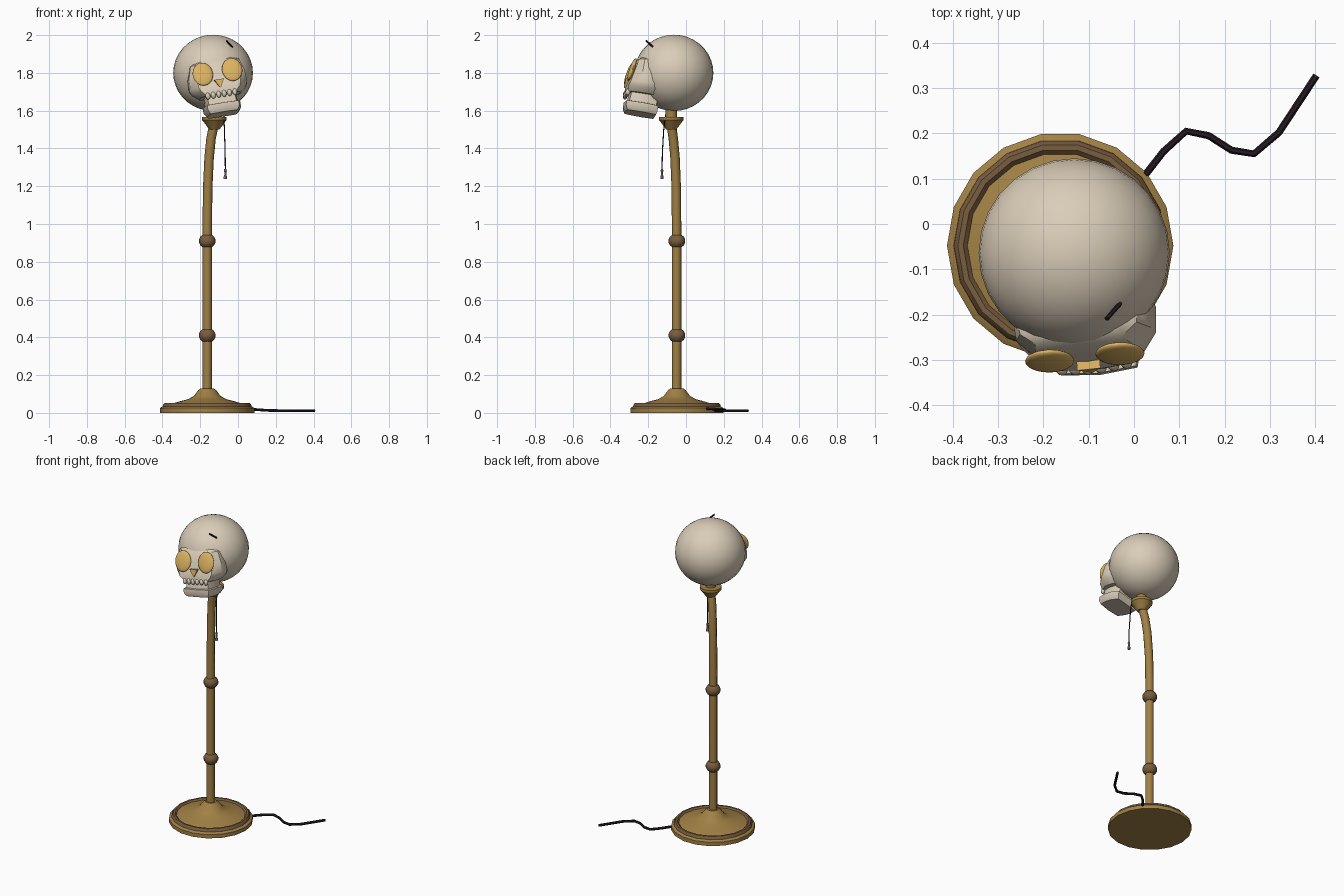
import bpy, bmesh, math
from mathutils import Matrix, Vector

if "Cube" in bpy.data.objects:
    bpy.data.objects.remove(bpy.data.objects["Cube"])


def material(name, rgb):
    m = bpy.data.materials.new(name)
    m.use_nodes = True
    m.diffuse_color = (*rgb, 1)
    bsdf = m.node_tree.nodes["Principled BSDF"]
    bsdf.inputs["Base Color"].default_value = (*rgb, 1)
    bsdf.inputs["Roughness"].default_value = 0.6
    return m


BONE = material("bone", (0.70, 0.61, 0.48))
BRASS = material("aged brass", (0.36, 0.22, 0.06))
BRONZE = material("dark bronze", (0.19, 0.11, 0.05))
AMBER = material("amber glow", (0.72, 0.45, 0.12))
CORD = material("cord black", (0.016, 0.010, 0.016))
STONE = material("pull grey", (0.40, 0.34, 0.27))


def finish(obj, mat, angle=35):
    obj.data.materials.clear()
    obj.data.materials.append(mat)
    bpy.ops.object.select_all(action="DESELECT")
    obj.select_set(True)
    bpy.context.view_layer.objects.active = obj
    bpy.ops.object.shade_smooth_by_angle(angle=math.radians(angle))
    return obj


def from_bmesh(name, bm, mat, matrix=Matrix(), angle=35):
    bm.transform(matrix)
    bmesh.ops.recalc_face_normals(bm, faces=bm.faces)
    mesh = bpy.data.meshes.new(name)
    bm.to_mesh(mesh)
    bm.free()
    obj = bpy.data.objects.new(name, mesh)
    bpy.context.collection.objects.link(obj)
    return finish(obj, mat, angle)


def loft(name, rings, mat, matrix=Matrix(), closed=False, angle=35):
    """Skin a list of point rings; cap the ends, or join them if closed."""
    bm = bmesh.new()
    loops = [[bm.verts.new(p) for p in ring] for ring in rings]
    pairs = list(zip(loops, loops[1:]))
    if closed:
        pairs.append((loops[-1], loops[0]))
    else:
        bm.faces.new(loops[0])
        bm.faces.new(loops[-1])
    for a, b in pairs:
        for i in range(len(a)):
            j = (i + 1) % len(a)
            bm.faces.new((a[i], a[j], b[j], b[i]))
    return from_bmesh(name, bm, mat, matrix, angle)


def lathe(name, profile, centre, mat, sides=18, closed=False):
    rings = [[(r * math.cos(math.tau * i / sides), r * math.sin(math.tau * i / sides), z)
              for i in range(sides)] for r, z in profile]
    return loft(name, rings, mat, Matrix.Translation(centre), closed)


def tube(name, points, radius, mat, resolution=1):
    curve = bpy.data.curves.new(name, "CURVE")
    curve.dimensions = "3D"
    curve.bevel_depth = radius
    curve.bevel_resolution = resolution
    curve.use_fill_caps = True
    spline = curve.splines.new("POLY")
    spline.points.add(len(points) - 1)
    for sp, p in zip(spline.points, points):
        sp.co = (*p, 1)
    obj = bpy.data.objects.new(name, curve)
    bpy.context.collection.objects.link(obj)
    bpy.ops.object.select_all(action="DESELECT")
    obj.select_set(True)
    bpy.context.view_layer.objects.active = obj
    bpy.ops.object.convert(target="MESH")
    return finish(bpy.context.object, mat, 50)


def ball(name, size, mat, matrix, u=20, v=14):
    bm = bmesh.new()
    bmesh.ops.create_uvsphere(bm, u_segments=u, v_segments=v, radius=1)
    return from_bmesh(name, bm, mat, matrix @ Matrix.Diagonal((*size, 1)), 60)


# Base: stepped disc, raised rim and flared foot
FOOT = Vector((-0.163, -0.048, 0))
lathe("base", [(0.25, 0), (0.25, 0.025), (0.238, 0.034), (0.20, 0.044), (0.15, 0.06),
               (0.10, 0.073), (0.07, 0.09), (0.048, 0.12), (0.034, 0.13)], FOOT, BRASS)
lathe("base_rim", [(0.236, 0.03), (0.234, 0.042), (0.226, 0.052), (0.214, 0.052),
                   (0.204, 0.042), (0.206, 0.03)], FOOT, BRONZE, closed=True)

# Pole bending gently toward the head, with two collars
tube("pole", [(-0.163, -0.05, 0.10), (-0.163, -0.05, 1.0), (-0.160, -0.052, 1.2),
              (-0.153, -0.058, 1.35), (-0.143, -0.067, 1.45), (-0.127, -0.078, 1.53)],
     0.025, BRASS, 2)
for i, z in enumerate((0.41, 0.91)):
    lathe(f"collar_{i + 1}", [(0.025, -0.032), (0.036, -0.024), (0.044, -0.008), (0.044, 0.008),
                              (0.036, 0.024), (0.025, 0.032)], FOOT + Vector((0, 0, z)), BRONZE, 12)

# Flared cup under the head
lathe("cup", [(0.026, 1.50), (0.038, 1.515), (0.058, 1.542), (0.065, 1.55), (0.065, 1.567),
              (0.03, 1.567), (0.03, 1.62)], (-0.125, -0.078, 0), BRASS, 16)

# Skull dome; the face is built in its own turned, rolled and lifted frame
CENTRE = Vector((-0.132, -0.064, 1.80))
HEAD = (Matrix.Translation(CENTRE) @ Matrix.Rotation(math.radians(6), 4, "Z")
        @ Matrix.Rotation(math.radians(-9), 4, "Y") @ Matrix.Rotation(math.radians(-10), 4, "X"))
ball("skull_dome", (0.211, 0.209, 0.202), BONE, Matrix.Translation(CENTRE), 28, 18)


def face_ring(z, w, front, back, inset=0.72):
    mid = front + (back - front) * 0.3
    half = [(w * 0.85, back), (w, (mid + back) / 2), (w * 0.97, mid), (w * inset, front)]
    pts = half + [(0, front - 0.008)] + [(-x, y) for x, y in reversed(half)]
    return [(x, y, z) for x, y in pts]


loft("face", [face_ring(*r) for r in (
    (0.045, 0.10, -0.18, -0.11), (0.025, 0.135, -0.20, -0.11), (-0.04, 0.155, -0.215, -0.085),
    (-0.10, 0.157, -0.228, -0.065), (-0.125, 0.145, -0.235, -0.06),
    (-0.152, 0.11, -0.232, -0.06))], BONE, HEAD)
loft("jaw", [face_ring(*r, 0.85) for r in (
    (-0.14, 0.085, -0.21, -0.07), (-0.20, 0.088, -0.215, -0.07), (-0.203, 0.10, -0.230, -0.062),
    (-0.228, 0.10, -0.230, -0.06), (-0.25, 0.085, -0.218, -0.064))], BONE, HEAD)

# Upper teeth along the front of the mouth
for i in range(6):
    x = (i - 2.5) * 0.029
    ball(f"tooth_{i + 1}", (0.013, 0.013, 0.019), BONE,
         HEAD @ Matrix.Translation((x, -0.236 + abs(x) * 0.08, -0.155)), 10, 6)

# Glowing eye lenses and nose
for side, name in ((-1, "right_eye"), (1, "left_eye")):
    ball(name, (0.054, 0.014, 0.064), AMBER,
         HEAD @ Matrix.Translation((side * 0.079, -0.229, -0.035))
         @ Matrix.Rotation(math.radians(-10), 4, "X"), 20, 12)
nose = [(-0.026, -0.078), (0.026, -0.078), (0, -0.126)]
loft("nose", [[(x, y, z) for x, z in nose] for y in (-0.22, -0.249)], AMBER, HEAD)

# Pull chain with its weight, and the short finial rod on the dome
tube("pull_chain", [(-0.075, -0.108, 1.58), (-0.072, -0.118, 1.50), (-0.068, -0.125, 1.38),
                    (-0.067, -0.127, 1.28)], 0.003, CORD)
lathe("pull_weight", [(0.009, 1.238), (0.009, 1.25), (0.005, 1.262), (0.005, 1.275), (0.008, 1.28),
                      (0.006, 1.29)], (-0.067, -0.127, 0), STONE, 8)
tube("dome_rod", [(-0.061, -0.21, 1.97), (-0.03, -0.175, 1.937)], 0.005, CORD)

# Power cord trailing over the floor
tube("power_cord", [(-0.02, 0.06, 0.022), (0.03, 0.115, 0.022), (0.065, 0.16, 0.02),
                    (0.115, 0.205, 0.016), (0.165, 0.195, 0.013), (0.215, 0.163, 0.012),
                    (0.265, 0.155, 0.012), (0.32, 0.202, 0.012), (0.403, 0.328, 0.012)],
     0.008, CORD)
